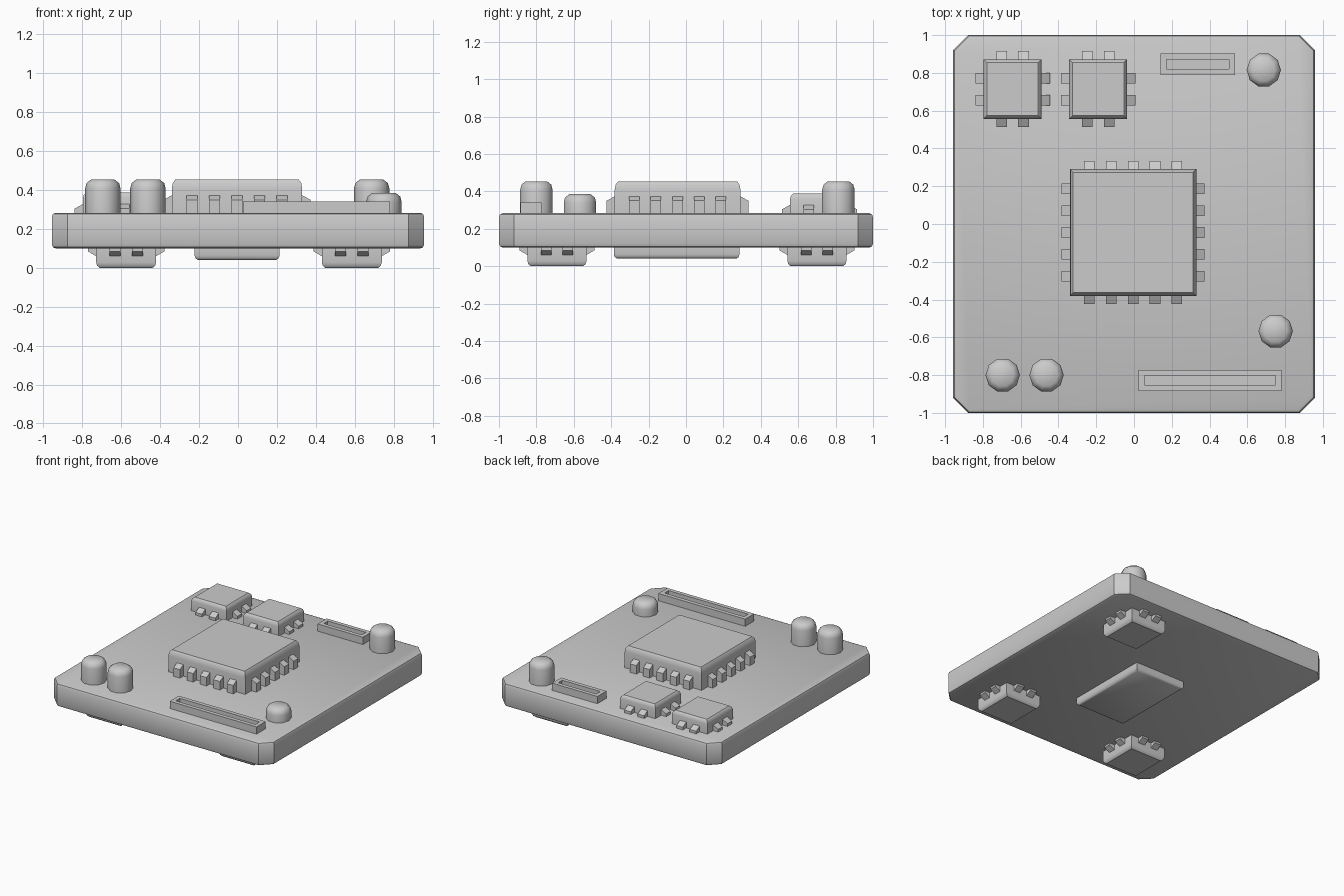
import bpy, bmesh, math

if "Cube" in bpy.data.objects:
    bpy.data.objects.remove(bpy.data.objects["Cube"])

TOP, BOTTOM = 0.283, 0.10


def finish(name, bm, smooth=40):
    bmesh.ops.recalc_face_normals(bm, faces=bm.faces)
    me = bpy.data.meshes.new(name)
    bm.to_mesh(me)
    bm.free()
    ob = bpy.data.objects.new(name, me)
    bpy.context.collection.objects.link(ob)
    if smooth:
        bpy.ops.object.select_all(action='DESELECT')
        bpy.context.view_layer.objects.active = ob
        ob.select_set(True)
        bpy.ops.object.shade_smooth_by_angle(angle=math.radians(smooth))
    return ob


def stack(bm, rings):
    """Skin a list of equal-length point rings and cap both ends."""
    loops = [[bm.verts.new(p) for p in ring] for ring in rings]
    n = len(loops[0])
    for a, b in zip(loops, loops[1:]):
        for i in range(n):
            j = (i + 1) % n
            bm.faces.new((a[i], a[j], b[j], b[i]))
    bm.faces.new(loops[0][::-1])
    bm.faces.new(loops[-1])


def rect(cx, cy, hx, hy, z):
    return [(cx - hx, cy - hy, z), (cx + hx, cy - hy, z),
            (cx + hx, cy + hy, z), (cx - hx, cy + hy, z)]


def board_ring(inset, z, c=0.08):
    x, y = 0.957 - inset, 1.0 - inset
    c -= inset * 0.59
    return [(x, y - c, z), (x - c, y, z), (c - x, y, z), (-x, y - c, z),
            (-x, c - y, z), (c - x, -y, z), (x - c, -y, z), (x, c - y, z)]


def chip(name, cx, cy, hx, hy, h, bevel, pins, pin_z, base=TOP, up=1):
    # body with rounded outer edge
    bm = bmesh.new()
    rings = [(0, 0), (0, h - bevel), (0.005, h - bevel * 0.4), (0.018, h)]
    stack(bm, [rect(cx, cy, hx - i, hy - i, base + up * z) for i, z in rings])
    finish(name + "_body", bm)
    if not pins:
        return
    # sloped legs on all four sides
    bm = bmesh.new()
    low, high = pin_z
    profile = [(-0.02, -0.005), (0.043, -0.005), (0.043, low), (0, high), (-0.02, high)]
    for side in range(4):
        ca, sa = round(math.cos(side * math.pi / 2)), round(math.sin(side * math.pi / 2))
        reach = hx if side % 2 == 0 else hy
        for k in range(pins):
            mid = (k - (pins - 1) / 2) * 0.116
            ends = []
            for t in (mid - 0.028, mid + 0.028):
                ends.append([(cx + (reach + d) * ca - t * sa,
                              cy + (reach + d) * sa + t * ca,
                              base + up * z) for d, z in profile])
            stack(bm, ends)
    finish(name + "_legs", bm, 0)


def capacitor(name, cx, cy, top, r=0.091, sides=10):
    bm = bmesh.new()
    prof = [(r, TOP - 0.005), (r, top - 0.045), (r * 0.92, top - 0.018), (r * 0.66, top)]
    stack(bm, [[(cx + q * math.cos(2 * math.pi * i / sides),
                 cy + q * math.sin(2 * math.pi * i / sides), z)
                for i in range(sides)] for q, z in prof])
    finish(name, bm)


def connector(name, cx, cy, hx, hy):
    # open-topped slot
    bm = bmesh.new()
    z, w = 0.34, 0.031
    stack(bm, [rect(cx, cy, hx, hy, TOP - 0.005), rect(cx, cy, hx, hy, z),
               rect(cx, cy, hx - w, hy - w, z), rect(cx, cy, hx - w, hy - w, z - 0.04)])
    finish(name, bm, 0)


# circuit board with chamfered corners and softened edges
bm = bmesh.new()
stack(bm, [board_ring(i, z) for i, z in (
    (0.02, BOTTOM), (0.006, BOTTOM + 0.006), (0, BOTTOM + 0.02),
    (0, TOP - 0.02), (0.006, TOP - 0.006), (0.02, TOP))])
finish("circuit_board", bm)

# chips on the top
chip("main_chip", -0.005, -0.045, 0.335, 0.336, 0.171, 0.045, 5, (0.067, 0.09))
for i, x in enumerate((-0.643, -0.19)):
    chip(f"small_chip_{i + 1}", x, 0.714, 0.154, 0.158, 0.105, 0.028, 2, (0.021, 0.045))

# chips on the underside
chip("lower_main_chip", -0.005, -0.05, 0.218, 0.336, 0.06, 0.022, 0, None, BOTTOM, -1)
for i, (x, y) in enumerate(((-0.575, -0.69), (0.585, -0.69), (0.585, 0.70))):
    chip(f"lower_small_chip_{i + 1}", x, y, 0.154, 0.158, 0.10, 0.028, 2,
         (0.015, 0.04), BOTTOM, -1)

# capacitors
for i, (x, y, top) in enumerate(((-0.695, -0.80, 0.454), (-0.463, -0.80, 0.454),
                                 (0.687, 0.815, 0.454), (0.75, -0.567, 0.385))):
    capacitor(f"capacitor_{i + 1}", x, y, top)

# slotted connectors
connector("short_connector", 0.337, 0.846, 0.197, 0.056)
connector("long_connector", 0.403, -0.828, 0.378, 0.056)
